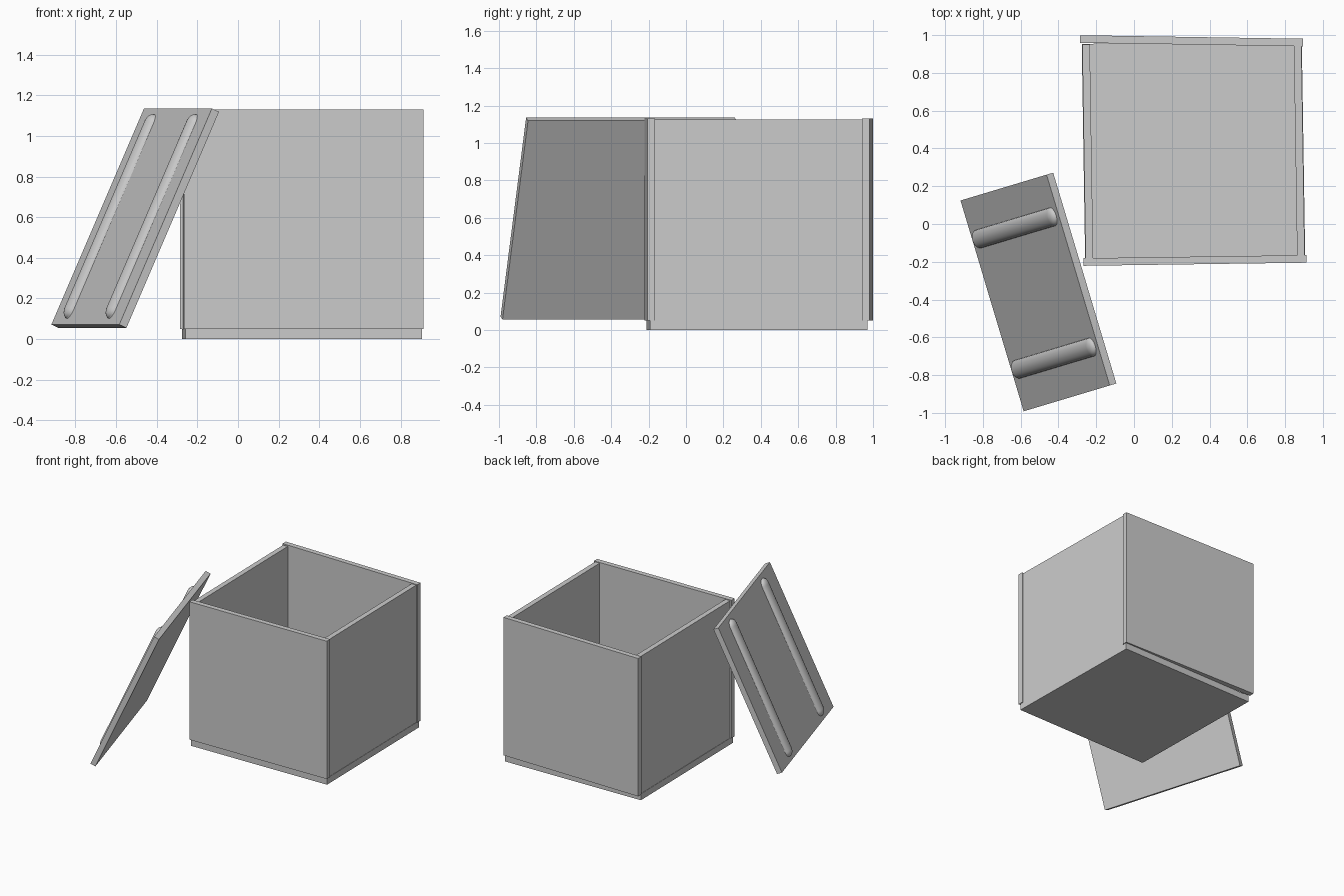
import bpy, bmesh, math
from mathutils import Matrix, Vector

cube = bpy.data.objects.get("Cube")
if cube:
    bpy.data.objects.remove(cube, do_unlink=True)

# One plain grey for everything
grey = bpy.data.materials.new("plain_grey")
grey.use_nodes = True
grey.diffuse_color = (0.6, 0.6, 0.6, 1)
grey.node_tree.nodes["Principled BSDF"].inputs["Base Color"].default_value = (0.6, 0.6, 0.6, 1)


def add_object(name, bm, matrix):
    mesh = bpy.data.meshes.new(name)
    bm.to_mesh(mesh)
    bm.free()
    mesh.materials.append(grey)
    obj = bpy.data.objects.new(name, mesh)
    obj.matrix_world = matrix
    bpy.context.collection.objects.link(obj)
    return obj


def board(name, size, matrix):
    bm = bmesh.new()
    bmesh.ops.create_cube(bm, size=1)
    bmesh.ops.scale(bm, vec=size, verts=bm.verts)
    return add_object(name, bm, matrix)


def placed(x, y, z, turn):
    return Matrix.Translation((x, y, z)) @ Matrix.Rotation(math.radians(turn), 4, "Z")


SIDE, THICK = 1.18, 0.04
BASE = 0.05
WALL = 1.08
mid = BASE + WALL / 2

# Open box: base and four slightly skewed walls
board("box_base", (1.165, 1.165, BASE), placed(0.315, 0.38, BASE / 2, 0.9))
board("front_wall", (SIDE, THICK, WALL), placed(0.323, -0.193, mid, 0.8))
board("back_wall", (SIDE, THICK, WALL), placed(0.305, 0.97, mid, -0.9))
for name, x in (("right_wall", -0.245), ("left_wall", 0.875)):
    board(name, (THICK, 1.13, WALL - 0.005), placed(x, 0.385, mid - 0.0025, 0.9))

# Lid leaning against the box: local x runs up the slope, z faces outwards
lean = math.radians(65.9)
heading = Vector((0.958, 0.287, 0)).normalized()
up = Vector((0, 0, 1))
slope = heading * math.cos(lean) + up * math.sin(lean)
outward = up * math.cos(lean) - heading * math.sin(lean)
across = outward.cross(slope)
frame = Matrix((slope, across, outward)).transposed().to_4x4()
lid_matrix = Matrix.Translation((-0.506, -0.36, 0.595)) @ frame
LID = 1.165
board("lid", (LID, LID, THICK), lid_matrix)

# Two rounded battens across the lid
for name, offset in (("lid_batten_front", -0.36), ("lid_batten_back", 0.36)):
    bm = bmesh.new()
    for end in (-0.5, 0.5):
        bmesh.ops.create_uvsphere(bm, u_segments=24, v_segments=12, radius=0.05,
                                  matrix=Matrix.Translation((end, 0, 0)))
    hull = bmesh.ops.convex_hull(bm, input=bm.verts)
    bmesh.ops.delete(bm, geom=list({g for g in hull["geom_interior"] + hull["geom_unused"]
                                    if isinstance(g, bmesh.types.BMVert)}), context="VERTS")
    # Keep only the outer half, flattened
    bmesh.ops.bisect_plane(bm, geom=bm.verts[:] + bm.edges[:] + bm.faces[:],
                           plane_co=(0, 0, 0), plane_no=(0, 0, 1), clear_inner=True)
    bmesh.ops.scale(bm, vec=(1, 1, 0.6), verts=bm.verts)
    bmesh.ops.recalc_face_normals(bm, faces=bm.faces)
    for face in bm.faces:
        face.smooth = True
        if face.normal.z < 0:
            face.normal_flip()
    add_object(name, bm, lid_matrix @ Matrix.Translation((0, offset, THICK / 2)))
